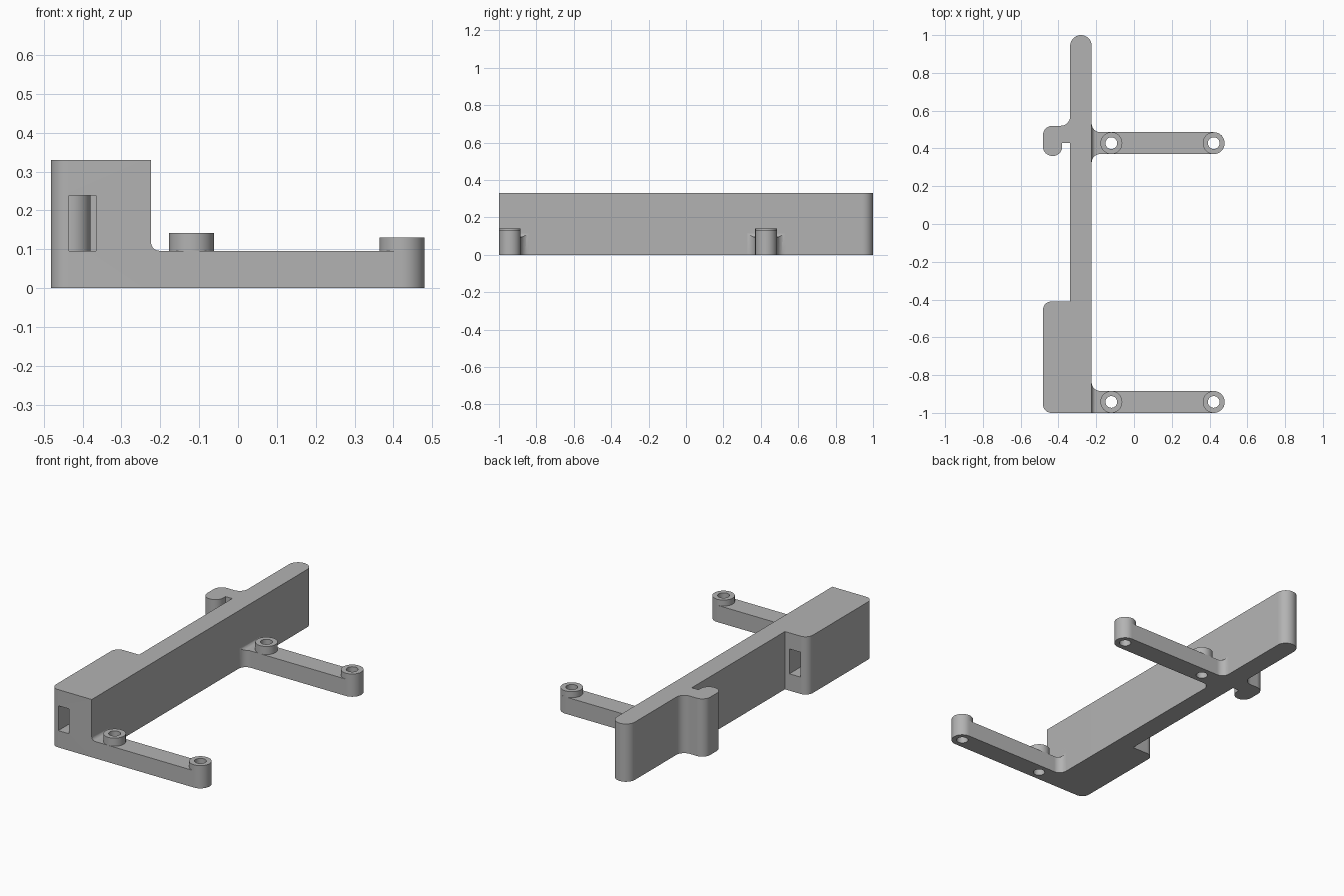
import bpy, bmesh
from math import pi, tan
from mathutils import Vector, Matrix

if "Cube" in bpy.data.objects:
    bpy.data.objects.remove(bpy.data.objects["Cube"], do_unlink=True)

grey = bpy.data.materials.new("plain grey")
grey.use_nodes = True
grey.diffuse_color = (0.45, 0.45, 0.45, 1)
grey.node_tree.nodes["Principled BSDF"].inputs["Base Color"].default_value = (0.45, 0.45, 0.45, 1)


def rounded(corners, steps=10):
    """Turn (x, y, radius) corners into an outline with arcs."""
    out = []
    for i, (x, y, r) in enumerate(corners):
        p = Vector((x, y))
        a = (Vector(corners[i - 1][:2]) - p).normalized()
        b = (Vector(corners[(i + 1) % len(corners)][:2]) - p).normalized()
        if r == 0:
            pts = [p]
        else:
            half = a.angle(b) / 2
            start, end = p + a * (r / tan(half)), p + b * (r / tan(half))
            centre = p + (a + b).normalized() * (r**2 + (start - p).length**2) ** 0.5
            sweep = (start - centre).angle_signed(end - centre)
            pts = [centre + Matrix.Rotation(-sweep * k / steps, 2) @ (start - centre)
                   for k in range(steps + 1)]
        for q in pts:
            if not out or (q - out[-1]).length > 1e-4:
                out.append(q)
    return out


def finish(name, bm):
    bmesh.ops.recalc_face_normals(bm, faces=bm.faces)
    mesh = bpy.data.meshes.new(name)
    bm.to_mesh(mesh)
    bm.free()
    mesh.materials.append(grey)
    ob = bpy.data.objects.new(name, mesh)
    bpy.context.collection.objects.link(ob)
    return ob


def prism(name, outline, low, high, along_y=False):
    """Extrude an outline along z, or an x-z outline along y."""
    place = (lambda p, h: (p[0], h, p[1])) if along_y else (lambda p, h: (p[0], p[1], h))
    bm = bmesh.new()
    base = bm.faces.new([bm.verts.new(place(p, low)) for p in outline])
    ext = bmesh.ops.extrude_face_region(bm, geom=[base])["geom"]
    bmesh.ops.translate(bm, vec=place((0, 0), high - low),
                        verts=[v for v in ext if isinstance(v, bmesh.types.BMVert)])
    return finish(name, bm)


def rod(name, x, y, r, low, high):
    square = [(x - r, y - r, r), (x + r, y - r, r), (x + r, y + r, r), (x - r, y + r, r)]
    outline = rounded(square)
    if (outline[0] - outline[-1]).length < 1e-4:
        outline.pop()
    return prism(name, outline, low, high)


def combine(ob, tool, operation):
    """Apply a boolean and discard the helper."""
    tool.hide_render = True
    mod = ob.modifiers.new("cut", "BOOLEAN")
    mod.object, mod.operation, mod.solver = tool, operation, "EXACT"
    bpy.context.view_layer.update()
    mesh = bpy.data.meshes.new_from_object(ob.evaluated_get(bpy.context.evaluated_depsgraph_get()))
    ob.modifiers.clear()
    ob.data = mesh
    bpy.data.objects.remove(tool, do_unlink=True)


def smooth(ob):
    bpy.ops.object.select_all(action="DESELECT")
    ob.select_set(True)
    bpy.context.view_layer.objects.active = ob
    bpy.ops.object.shade_smooth_by_angle(angle=pi / 6)


WALL, INNER, LEFT = -0.224, -0.338, -0.482
HALF, FILLET, ARM_TOP = 0.058, 0.045, 0.096

# Long wall with the thick front block and the rear hook
wall = prism("wall_with_block_and_hook", rounded([
    (WALL, -1, 0), (WALL, 1, 0.0569), (INNER, 1, 0.0569),
    (INNER, 0.52, 0.05), (LEFT, 0.52, 0.05), (LEFT, 0.36, 0.05),
    (-0.38, 0.36, 0.05), (-0.38, 0.43, 0), (INNER, 0.43, 0),
    (INNER, -0.41, 0), (LEFT, -0.41, 0.045), (LEFT, -1, 0.045)]), 0, 0.33)

# Rectangular slot through the block
slot = [(-0.435, 0.096), (-0.366, 0.096), (-0.366, 0.238), (-0.435, 0.238)]
combine(wall, prism("slot_cutter", slot, -1.1, -0.3, True), "DIFFERENCE")
smooth(wall)

# Two arms, each with blended root, two holes and two raised collars
for side, yc in (("front", -1 + HALF), ("rear", 0.428)):
    low, high = yc - HALF, yc + HALF
    root = [(WALL, low, 0)]
    if side == "rear":
        root = [(WALL, low - FILLET, 0), (WALL, low, FILLET)]
    plan = rounded(root + [(0.48, low, HALF - 1e-4), (0.48, high, HALF - 1e-4),
                           (WALL, high, FILLET), (WALL, high + FILLET, 0)])
    if (plan[0] - plan[-1]).length < 1e-4:
        plan.pop()
    arm = prism(side + "_arm", plan, 0, 0.2)
    profile = rounded([(-0.3, -0.1, 0), (0.6, -0.1, 0), (0.6, ARM_TOP, 0),
                       (WALL, ARM_TOP, 0.022), (WALL, 0.15, 0), (-0.3, 0.15, 0)])
    combine(arm, prism("arm_profile", profile, yc - 0.3, yc + 0.3, True), "INTERSECT")
    for place, x, top in (("inner", -0.12, 0.142), ("outer", 0.422, 0.13)):
        combine(arm, rod("hole_cutter", x, yc, 0.031, -0.1, 0.3), "DIFFERENCE")
        collar = rod(f"{side}_{place}_collar", x, yc, HALF, ARM_TOP, top)
        combine(collar, rod("hole_cutter", x, yc, 0.031, -0.1, 0.3), "DIFFERENCE")
        smooth(collar)
    smooth(arm)
